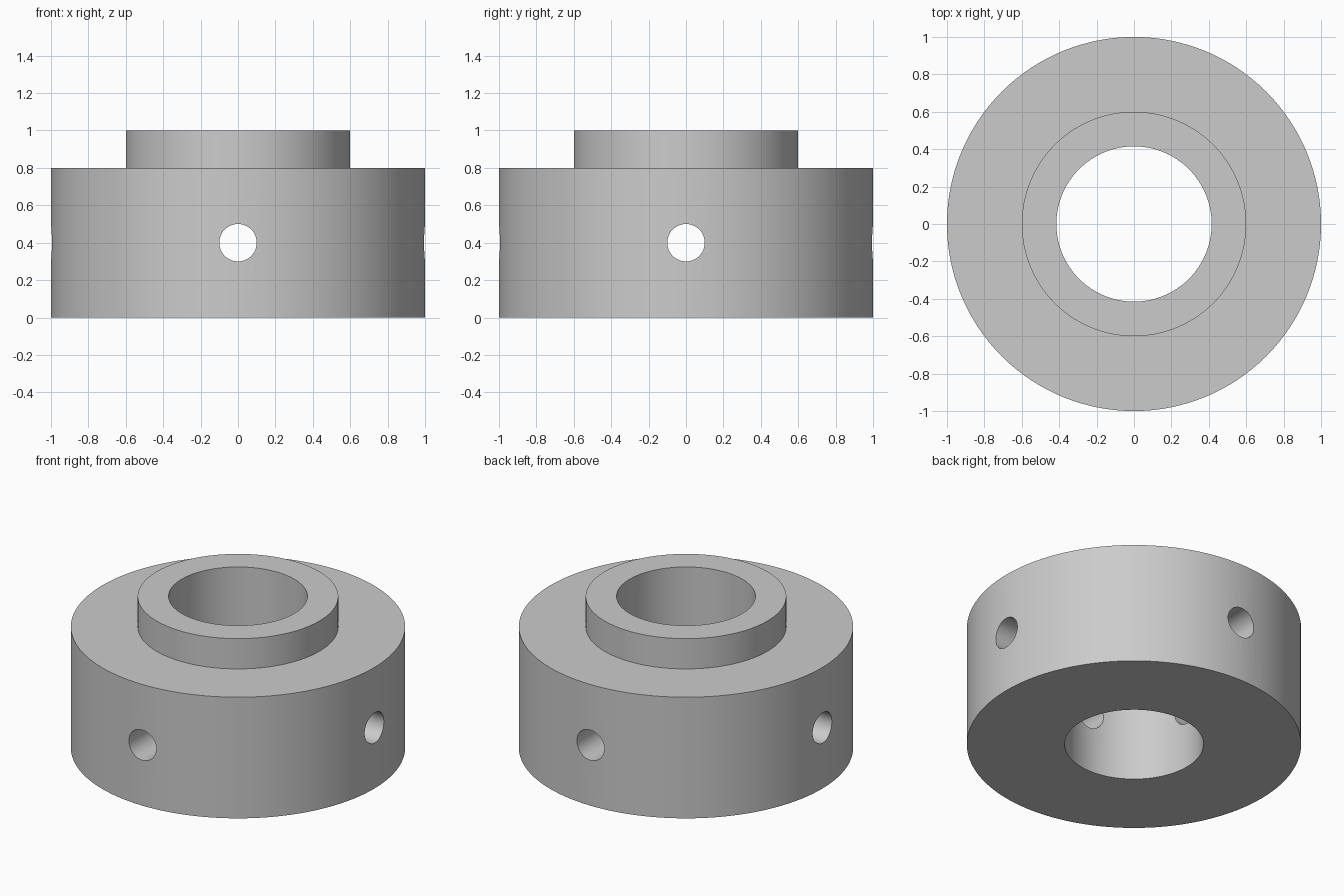
import bpy
import bmesh
import math
from mathutils import Matrix

cube = bpy.data.objects.get("Cube")
if cube:
    bpy.data.objects.remove(cube, do_unlink=True)

SEGMENTS = 128
BORE, HUB, RIM = 0.415, 0.6, 1.0
SHOULDER, TOP = 0.8, 1.0
HOLE_RADIUS, HOLE_HEIGHT = 0.1, 0.4

grey = bpy.data.materials.new("plain grey")
grey.use_nodes = True
colour = (0.6, 0.6, 0.6, 1)
grey.diffuse_color = colour
grey.node_tree.nodes["Principled BSDF"].inputs["Base Color"].default_value = colour


def add_object(name, bm):
    bmesh.ops.recalc_face_normals(bm, faces=bm.faces)
    mesh = bpy.data.meshes.new(name)
    bm.to_mesh(mesh)
    bm.free()
    mesh.materials.append(grey)
    obj = bpy.data.objects.new(name, mesh)
    bpy.context.collection.objects.link(obj)
    return obj


# Stepped collar: a closed cross-section revolved about z
profile = [(BORE, 0), (RIM, 0), (RIM, SHOULDER), (HUB, SHOULDER), (HUB, TOP), (BORE, TOP)]
bm = bmesh.new()
verts = [bm.verts.new((r, 0, z)) for r, z in profile]
edges = [bm.edges.new((a, b)) for a, b in zip(verts, verts[1:] + verts[:1])]
bmesh.ops.spin(bm, geom=verts + edges, axis=(0, 0, 1), cent=(0, 0, 0),
               angle=math.tau, steps=SEGMENTS)
bmesh.ops.remove_doubles(bm, verts=bm.verts, dist=0.0001)
collar = add_object("collar", bm)
bpy.context.view_layer.objects.active = collar

# Radial screw holes: two through-drillings at right angles
for name, axis in (("side_hole_cutter", "Y"), ("front_hole_cutter", "X")):
    bm = bmesh.new()
    place = Matrix.Translation((0, 0, HOLE_HEIGHT)) @ Matrix.Rotation(math.pi / 2, 4, axis)
    bmesh.ops.create_cone(bm, cap_ends=True, segments=48, radius1=HOLE_RADIUS,
                          radius2=HOLE_RADIUS, depth=3, matrix=place)
    cutter = add_object(name, bm)
    cutter.hide_render = True
    drill = collar.modifiers.new("drill", "BOOLEAN")
    drill.operation = "DIFFERENCE"
    drill.solver = "EXACT"
    drill.object = cutter
    bpy.ops.object.modifier_apply(modifier=drill.name)
    bpy.data.objects.remove(cutter, do_unlink=True)

# Smooth walls with crisp rims
collar.select_set(True)
bpy.ops.object.shade_smooth_by_angle(angle=math.radians(30))
